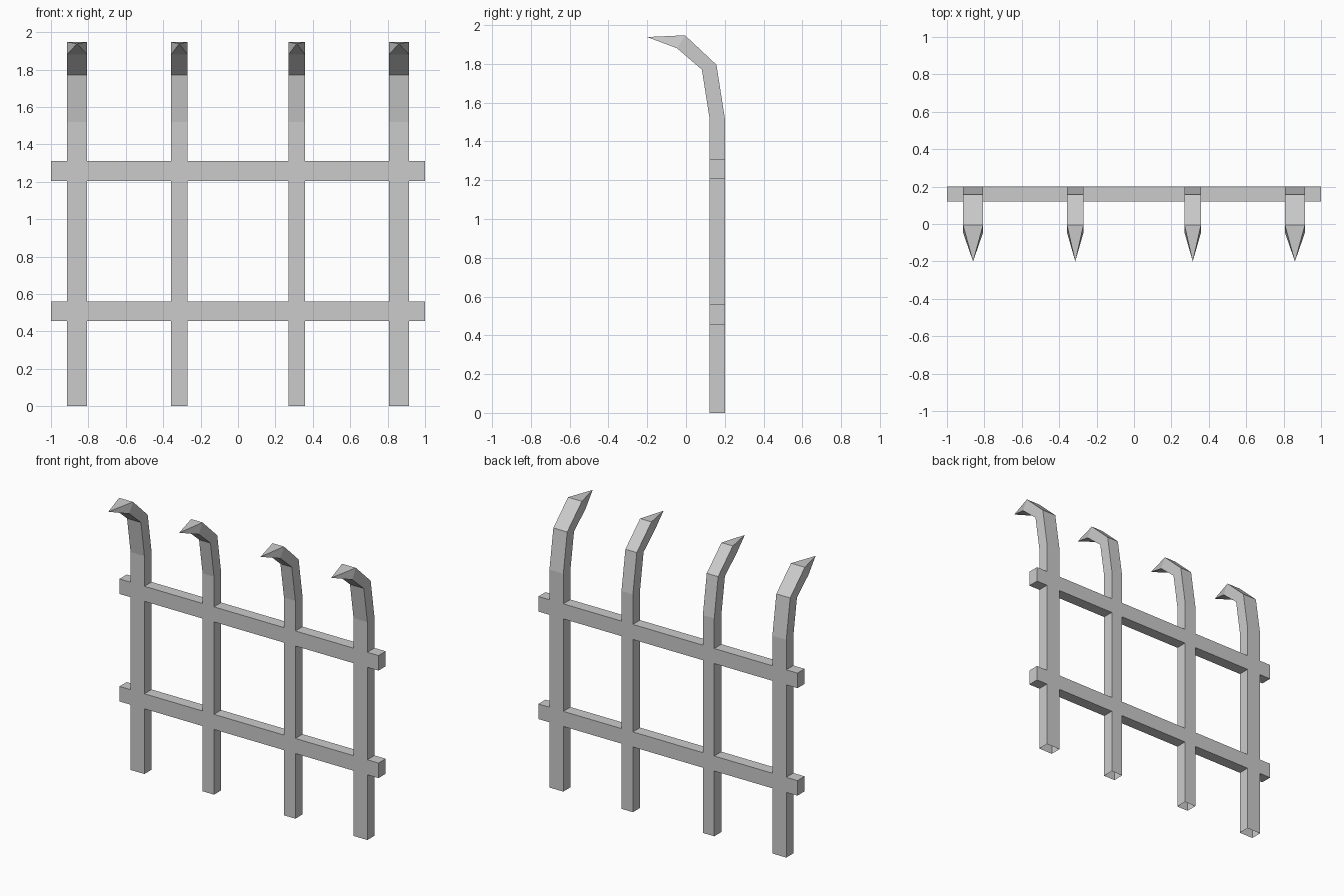
import bpy

if "Cube" in bpy.data.objects:
    bpy.data.objects.remove(bpy.data.objects["Cube"])

FRONT, BACK = 0.121, 0.2
RAILS = {"lower_rail": (0.455, 0.56), "upper_rail": (1.205, 1.31)}
POSTS = [(-0.914, -0.807), (-0.358, -0.27), (0.27, 0.358), (0.807, 0.914)]


def make(name, verts, faces):
    mesh = bpy.data.meshes.new(name)
    mesh.from_pydata(verts, [], faces)
    mesh.update()
    obj = bpy.data.objects.new(name, mesh)
    bpy.context.collection.objects.link(obj)
    return obj


def bridge(k, sides=range(4)):
    """Quads joining four-cornered ring k to ring k + 1."""
    a, b = 4 * k, 4 * k + 4
    return [(a + i, a + (i + 1) % 4, b + (i + 1) % 4, b + i) for i in sides]


# Side profile of a post: front (y, z) and back (y, z) for each ring
profile = [((FRONT, z), (BACK, z)) for z in (0, 0.455, 0.56, 1.205, 1.31, 1.52)]
profile += [((0.082, 1.77), (0.157, 1.795)), ((-0.046, 1.88), (-0.005, 1.947))]
TIP = (-0.2, 1.938)


# Posts: open at the foot, open where the rails join, pointed hook at the top
def post(name, x0, x1):
    verts, faces = [], []
    for f, b in profile:
        verts += [(x0, *f), (x1, *f), (x1, *b), (x0, *b)]
    for k in range(len(profile) - 1):
        faces += bridge(k, (0, 2) if k in (1, 3) else range(4))
    tip, last = len(verts), len(verts) - 4
    verts.append(((x0 + x1) / 2, *TIP))
    faces += [(last + i, last + (i + 1) % 4, tip) for i in range(4)]
    make(name, verts, faces)


for n, (x0, x1) in enumerate(POSTS):
    post(f"post_{n + 1}", x0, x1)

# Rails: pieces between the posts, capped only at the outer ends
xs = [-1.0] + [x for pair in POSTS for x in pair] + [1.0]
for name, (z0, z1) in RAILS.items():
    verts, faces = [], []
    for x in xs:
        verts += [(x, FRONT, z0), (x, BACK, z0), (x, BACK, z1), (x, FRONT, z1)]
    for k in range(0, len(xs), 2):
        faces += bridge(k)
    end = len(verts) - 4
    faces += [(3, 2, 1, 0), (end, end + 1, end + 2, end + 3)]
    make(name, verts, faces)
